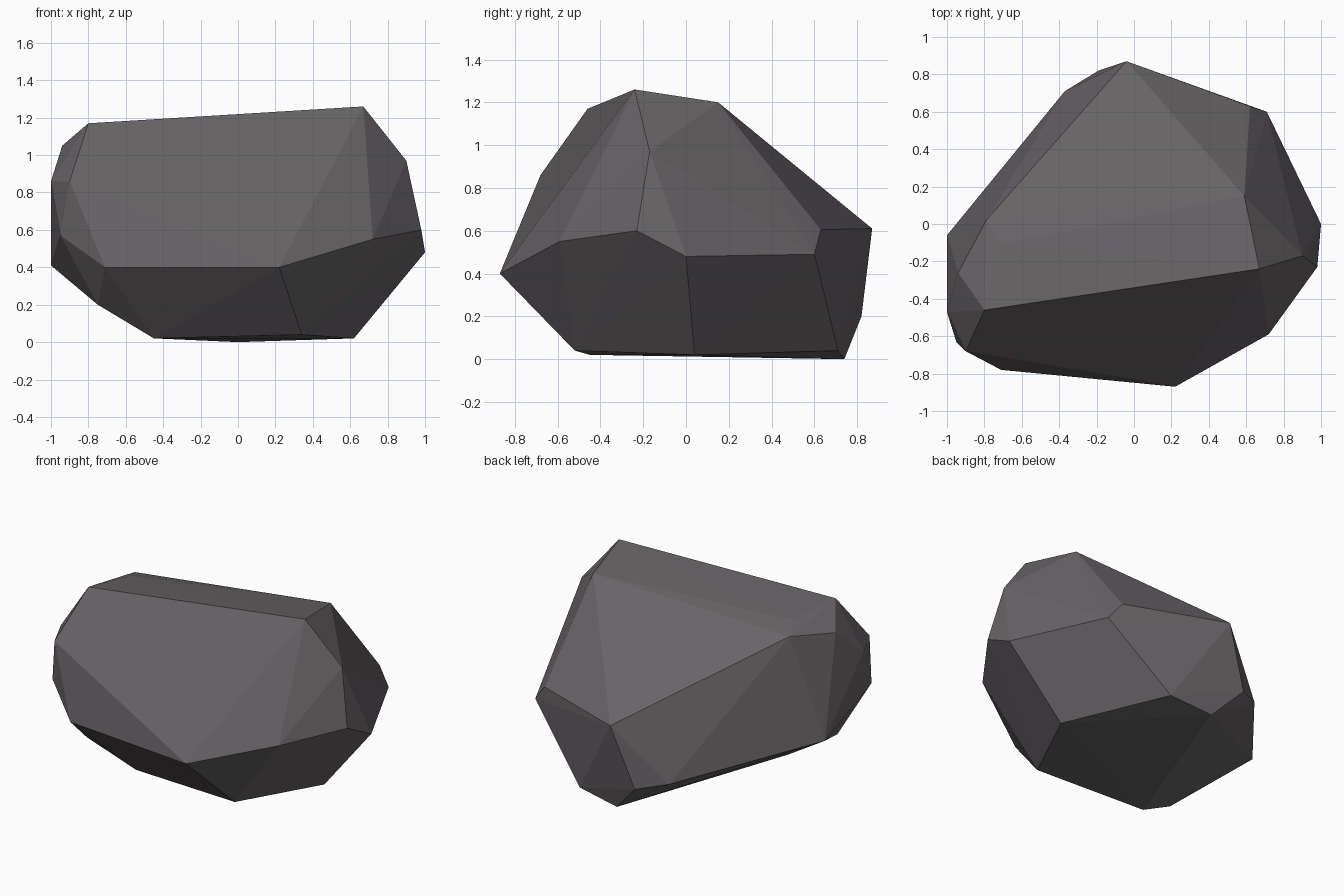
import bpy
import bmesh

default_cube = bpy.data.objects.get("Cube")
if default_cube:
    bpy.data.objects.remove(default_cube, do_unlink=True)


def make_material(name, colour):
    material = bpy.data.materials.new(name)
    material.use_nodes = True
    material.diffuse_color = colour
    shader = next(n for n in material.node_tree.nodes if n.type == "BSDF_PRINCIPLED")
    shader.inputs["Base Color"].default_value = colour
    shader.inputs["Roughness"].default_value = 0.9
    return material


def make_hull(name, corners, material):
    """Wrap the corner points in a faceted convex shell."""
    bm = bmesh.new()
    for corner in corners:
        bm.verts.new(corner)
    result = bmesh.ops.convex_hull(bm, input=list(bm.verts))
    loose = {v for v in result["geom_interior"] + result["geom_unused"]
             if isinstance(v, bmesh.types.BMVert) and not v.link_faces}
    bmesh.ops.delete(bm, geom=list(loose), context="VERTS")
    bmesh.ops.recalc_face_normals(bm, faces=list(bm.faces))
    for face in bm.faces:
        face.smooth = False
    mesh = bpy.data.meshes.new(name)
    bm.to_mesh(mesh)
    bm.free()
    mesh.materials.append(material)
    rock = bpy.data.objects.new(name, mesh)
    bpy.context.collection.objects.link(rock)
    return rock


# Sloping crown of the boulder
crown = [
    (.67, -.24, 1.26), (-.8, -.46, 1.17), (.59, .15, 1.2),
    (-.79, .02, 1.09), (-.72, -.11, 1.135), (-.94, -.26, 1.05), (.9, -.17, .97),
]

# Widest band around the sides
girdle = [
    (.22, -.87, .4), (-.71, -.78, .4), (.72, -.59, .55), (.98, -.23, .6),
    (1, 0, .48), (.71, .6, .49), (.62, .63, .605), (-.04, .87, .61),
    (-1, -.06, .41), (-1, -.47, .86), (-.9, -.68, .86), (-.95, -.63, .57),
]

# Undercut and resting base
base = [
    (-.75, -.55, .2), (-.19, .82, .2), (-.37, .71, .24), (.3, .71, .04),
    (0, .74, 0), (.62, .04, .02), (.34, -.52, .04), (-.45, -.45, .02),
]

stone = make_material("dark_grey_stone", (.135, .124, .132, 1))
make_hull("boulder", crown + girdle + base, stone)
